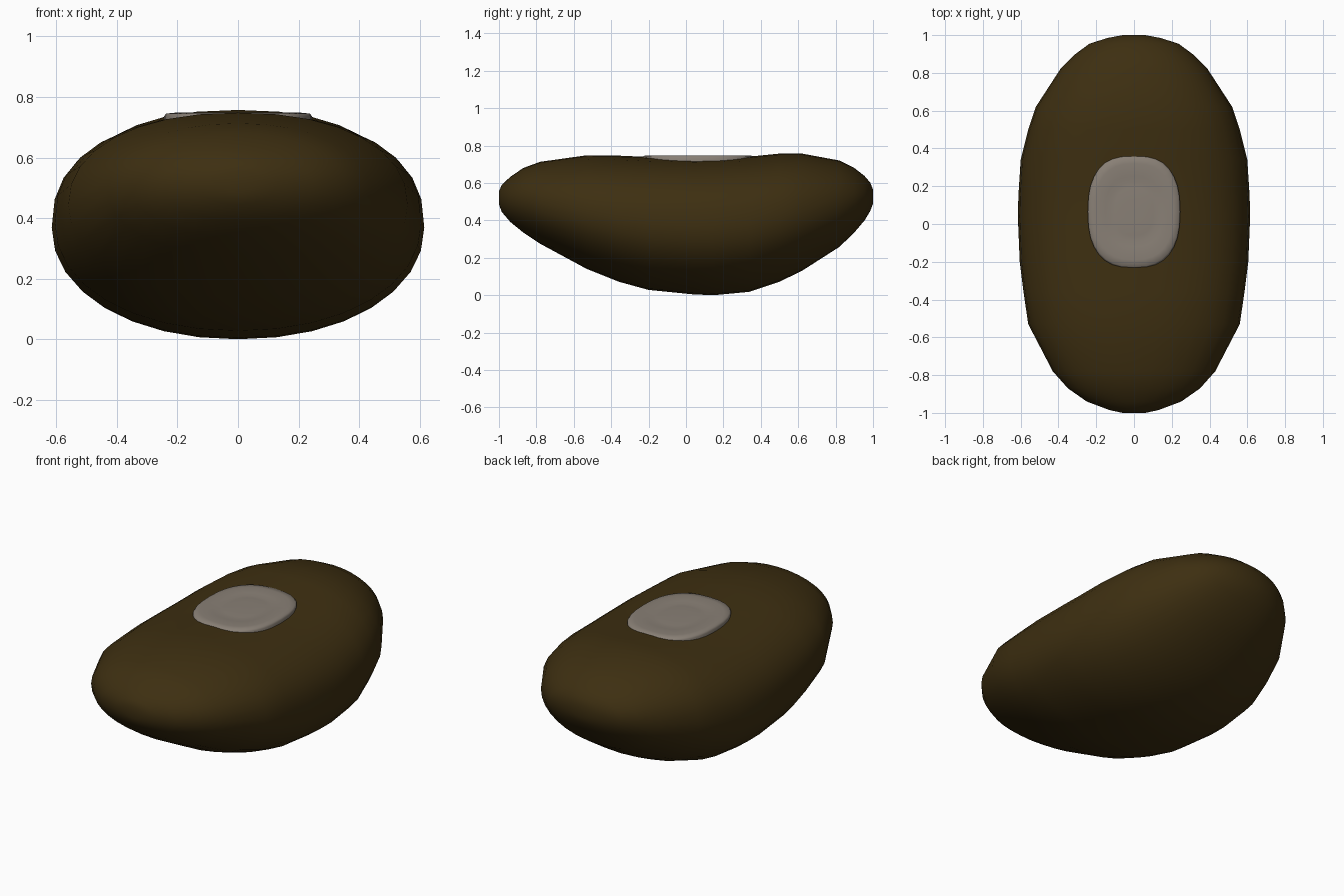
import bpy, bmesh, math

cube = bpy.data.objects.get("Cube")
if cube:
    bpy.data.objects.remove(cube, do_unlink=True)


def material(name, rgb):
    m = bpy.data.materials.new(name)
    m.use_nodes = True
    m.diffuse_color = (*rgb, 1)
    bsdf = m.node_tree.nodes["Principled BSDF"]
    bsdf.inputs["Base Color"].default_value = (*rgb, 1)
    bsdf.inputs["Roughness"].default_value = 0.6
    return m


def superellipse(angle, power):
    c, s = math.cos(angle), math.sin(angle)
    return (math.copysign(abs(c) ** (2 / power), c),
            math.copysign(abs(s) ** (2 / power), s))


def loft(name, rings, mat):
    """Skin a list of equal-sized point rings and cap both ends."""
    bm = bmesh.new()
    loops = [[bm.verts.new(p) for p in ring] for ring in rings]
    n = len(loops[0])
    for a, b in zip(loops, loops[1:]):
        for i in range(n):
            j = (i + 1) % n
            bm.faces.new((a[i], a[j], b[j], b[i]))
    bm.faces.new(loops[0])
    bm.faces.new(loops[-1])
    bmesh.ops.recalc_face_normals(bm, faces=bm.faces)
    me = bpy.data.meshes.new(name)
    bm.to_mesh(me)
    bm.free()
    me.materials.append(mat)
    ob = bpy.data.objects.new(name, me)
    bpy.context.collection.objects.link(ob)
    bpy.ops.object.select_all(action="DESELECT")
    ob.select_set(True)
    bpy.context.view_layer.objects.active = ob
    bpy.ops.object.shade_smooth_by_angle(angle=math.radians(60))
    return ob


brown = material("dark brown skin", (0.047, 0.028, 0.0055))
grey = material("warm grey scar", (0.25, 0.215, 0.18))

# Bean body: y, half width, bottom z, top z, roundness power of the top
stations = [
    (-1.00, 0.06, 0.485, 0.555, 2.0),
    (-0.985, 0.13, 0.445, 0.59, 2.0),
    (-0.94, 0.25, 0.392, 0.632, 2.0),
    (-0.87, 0.35, 0.335, 0.680, 2.1),
    (-0.78, 0.43, 0.275, 0.713, 2.1),
    (-0.53, 0.56, 0.140, 0.748, 2.2),
    (-0.36, 0.585, 0.072, 0.746, 2.3),
    (-0.20, 0.605, 0.028, 0.739, 2.4),
    (0.04, 0.615, 0.004, 0.734, 2.4),
    (0.15, 0.612, 0.000, 0.735, 2.4),
    (0.34, 0.600, 0.018, 0.741, 2.4),
    (0.50, 0.560, 0.072, 0.757, 2.3),
    (0.62, 0.52, 0.130, 0.757, 2.2),
    (0.82, 0.39, 0.258, 0.720, 2.1),
    (0.90, 0.31, 0.335, 0.680, 2.0),
    (0.955, 0.235, 0.400, 0.637, 2.0),
    (0.985, 0.14, 0.450, 0.602, 2.0),
    (1.00, 0.06, 0.490, 0.565, 2.0),
]
SIDES = 32
body_rings = []
for y, w, bottom, top, power in stations:
    mid, half = (bottom + top) / 2, (top - bottom) / 2
    ring = []
    for i in range(SIDES):
        a = 2 * math.pi * i / SIDES
        u, v = superellipse(a, power if a < math.pi else 2.1)
        ring.append((w * u, y, mid + half * v))
    body_rings.append(ring)
loft("bean_body", body_rings, brown)

# Pale scar on the top: skirt sunk into the body, rim, then a shallow dished centre
scar_rings = []
for scale, z in ((0.99, 0.70), (1.0, 0.735), (0.97, 0.745), (0.85, 0.748),
                 (0.62, 0.746), (0.52, 0.742), (0.42, 0.744), (0.2, 0.745)):
    ring = []
    for i in range(SIDES):
        u, v = superellipse(2 * math.pi * i / SIDES, 2.5)
        ring.append((0.245 * scale * u, 0.065 + 0.30 * scale * v, z))
    scar_rings.append(ring)
loft("bean_scar", scar_rings, grey)
